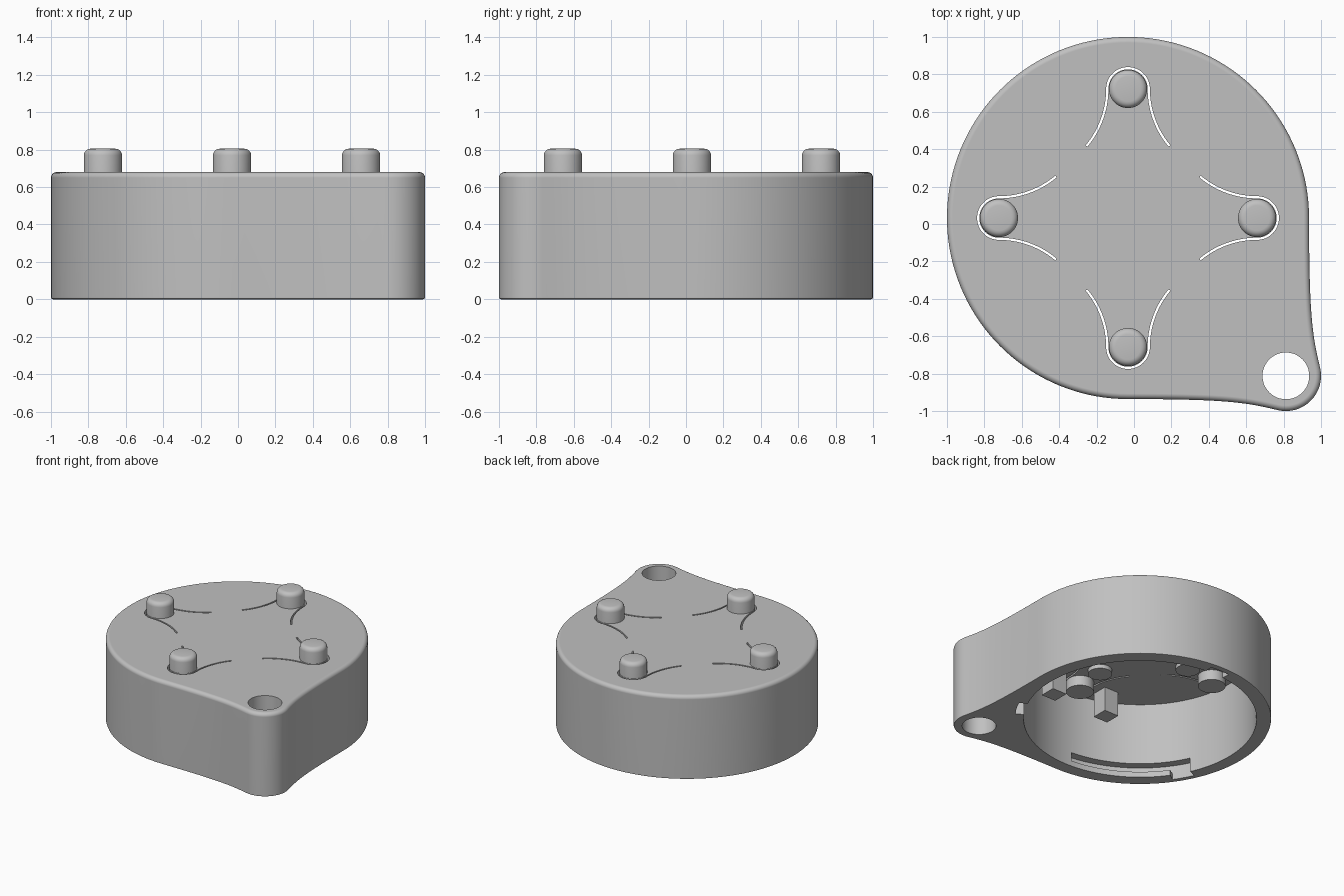
import bpy, bmesh
from math import sin, cos, pi, radians, asin, sqrt
from mathutils import Vector, Matrix
from mathutils.geometry import interpolate_bezier

if "Cube" in bpy.data.objects:
    bpy.data.objects.remove(bpy.data.objects["Cube"])

CX, CY = -0.032, 0.032          # centre of the round case
R, H = 0.968, 0.68              # case radius and height
LX, LY, LR = 0.812, -0.812, 0.188   # key ring lobe
CEIL = 0.617                    # underside of the top plate
PIN_R, PIN_D = 0.102, 0.69      # button radius, distance from the centre

grey = bpy.data.materials.new("grey plastic")
grey.diffuse_color = (0.53, 0.53, 0.53, 1)
grey.use_nodes = True
grey.node_tree.nodes["Principled BSDF"].inputs["Base Color"].default_value = grey.diffuse_color


def arc(cx, cy, r, a0, a1, n):
    """Points on an arc, angles in degrees."""
    return [(cx + r * cos(radians(a0 + (a1 - a0) * i / n)),
             cy + r * sin(radians(a0 + (a1 - a0) * i / n))) for i in range(n + 1)]


def prism(name, pts, z0, z1, top=0, bottom=0):
    """Extruded outline with optional rounded top and bottom edges."""
    bm = bmesh.new()
    face = bm.faces.new([bm.verts.new((x, y, z0)) for x, y in pts])
    new = bmesh.ops.extrude_face_region(bm, geom=[face])["geom"]
    bmesh.ops.translate(bm, vec=(0, 0, z1 - z0),
                        verts=[v for v in new if isinstance(v, bmesh.types.BMVert)])
    bmesh.ops.recalc_face_normals(bm, faces=bm.faces)
    for z, width, seg in ((z1, top, 5), (z0, bottom, 2)):
        if width:
            edges = [e for e in bm.edges if all(abs(v.co.z - z) < 1e-5 for v in e.verts)]
            bmesh.ops.bevel(bm, geom=edges, offset=width, segments=seg,
                            profile=0.5, affect='EDGES')
    me = bpy.data.meshes.new(name)
    bm.to_mesh(me)
    bm.free()
    me.materials.append(grey)
    ob = bpy.data.objects.new(name, me)
    bpy.context.collection.objects.link(ob)
    return ob


def circle(cx, cy, r, n):
    return arc(cx, cy, r, 0, 360, n)[:-1]


def activate(ob):
    bpy.ops.object.select_all(action='DESELECT')
    ob.select_set(True)
    bpy.context.view_layer.objects.active = ob


def cut(ob, cutter):
    mod = ob.modifiers.new("cut", 'BOOLEAN')
    mod.operation, mod.solver, mod.object = 'DIFFERENCE', 'EXACT', cutter
    activate(ob)
    bpy.ops.object.modifier_apply(modifier=mod.name)
    bpy.data.objects.remove(cutter, do_unlink=True)


def smooth(ob):
    activate(ob)
    bpy.ops.object.shade_smooth_by_angle(angle=radians(35))


def turned(u, v, k):
    """Point at radial u, sideways v, turned k quarter turns about the case centre."""
    p = Matrix.Rotation(k * pi / 2, 2) @ Vector((u, v))
    return p.x + CX, p.y + CY


# Case outline: round body flowing into the corner lobe, mirrored on the diagonal
lobe_a = radians(14)
end = Vector((LX - LR * sin(lobe_a), LY - LR * cos(lobe_a), 0))
flank = [(p.x, p.y) for p in interpolate_bezier(
    Vector((CX, CY - R, 0)), Vector((0.5, CY - R, 0)),
    Vector((0.6, -0.955, 0)), end, 24)]
mirrored = [(-y, -x) for x, y in reversed(flank)]
outline = (flank + arc(LX, LY, LR, -104, 14, 24)[1:-1] + mirrored
           + arc(CX, CY, R, 0, 270, 108)[1:-1])
case = prism("case", outline, 0, H, top=0.03, bottom=0.01)

# Battery cavity and key ring hole
cut(case, prism("cavity_cutter", circle(CX, CY, 0.86, 128), -0.1, CEIL))
cut(case, prism("ring_hole_cutter", circle(LX, LY, 0.125, 48), -0.1, 1))

# Three bayonet grooves, each with an entry notch through the rim
for k in range(3):
    for name, a0, a1, z0, z1 in (("groove", 204.5, 266, 0.045, 0.115),
                                 ("notch", 204.5, 215, -0.05, 0.1149)):
        a0, a1 = a0 + 120 * k, a1 + 120 * k
        sector = arc(CX, CY, 0.925, a0, a1, 24) + arc(CX, CY, 0.8, a1, a0, 24)
        cut(case, prism(name + "_cutter", sector, z0, z1))

# Thin slots that free a flexible tongue around each button
FR, SR, HALF = 0.475, 0.111, 0.006
sweep = 180 / pi * asin((PIN_D - 0.385) / FR)


def slot_side(r_pin, r_flare):
    half = arc(PIN_D, SR + FR, r_flare, -90 - sweep, -90, 14)
    tip = arc(PIN_D, 0, r_pin, 90, -90, 24)
    return half + tip[1:-1] + [(u, -v) for u, v in reversed(half)]


for k in range(4):
    loop = slot_side(SR + HALF, FR - HALF) + slot_side(SR - HALF, FR + HALF)[::-1]
    cut(case, prism("slot_cutter", [turned(u, v, k) for u, v in loop], 0.5, 0.8))
smooth(case)
case.modifiers.new("even shading", 'WEIGHTED_NORMAL').keep_sharp = True

# Buttons reaching through the tongues, with a low pad under each tongue
for k in range(4):
    x, y = turned(PIN_D, 0, k)
    smooth(prism("button", circle(x, y, PIN_R, 48), 0.535, 0.805, top=0.035))
    x, y = turned(0.46, 0, k)
    smooth(prism("tongue_pad", circle(x, y, 0.09, 40), 0.585, CEIL + 0.01))

# Square support posts hanging from the top plate
for sx in (-1, 1):
    for sy in (-1, 1):
        x, y, h = CX + sx * 0.25, CY + sy * PIN_D, 0.064
        prism("support_post", [(x - h, y - h), (x + h, y - h), (x + h, y + h), (x - h, y + h)],
              0.42, CEIL + 0.01)
